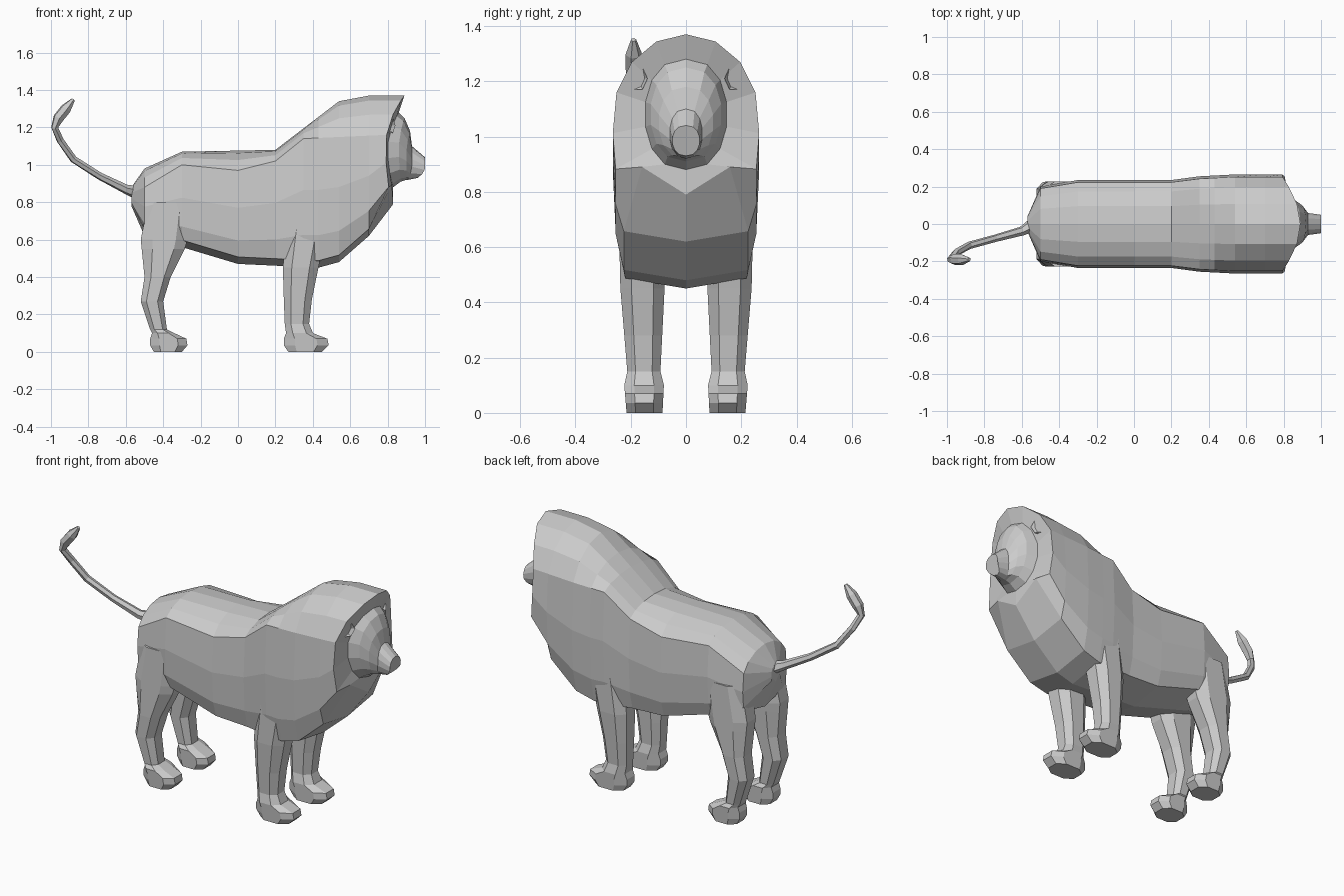
import bpy, bmesh
from math import sin, cos, pi
from mathutils import Vector

cube = bpy.data.objects.get("Cube")
if cube:
    bpy.data.objects.remove(cube, do_unlink=True)

stone = bpy.data.materials.new("plain grey")
stone.use_nodes = True
GREY = (.6, .6, .6, 1)
stone.diffuse_color = GREY
stone.node_tree.nodes["Principled BSDF"].inputs["Base Color"].default_value = GREY


def loft(name, rings, mirror=False):
    """Skin closed rings of equal length, cap both ends, optionally copy to the other side."""
    bm = bmesh.new()
    for side in ((1, -1) if mirror else (1,)):
        rows = [[bm.verts.new((x, y * side, z)) for x, y, z in ring] for ring in rings]
        for lower, upper in zip(rows, rows[1:]):
            for i in range(len(lower)):
                bm.faces.new((lower[i - 1], lower[i], upper[i], upper[i - 1]))
        bm.faces.new(rows[0])
        bm.faces.new(rows[-1])
    bmesh.ops.recalc_face_normals(bm, faces=bm.faces)
    mesh = bpy.data.meshes.new(name)
    bm.to_mesh(mesh)
    bm.free()
    mesh.materials.append(stone)
    obj = bpy.data.objects.new(name, mesh)
    bpy.context.collection.objects.link(obj)


def section(x, half, lean_top, lean_low):
    """Mirror an eight point half outline, leaning its top and bottom along the length."""
    points = []
    for i, (y, z) in enumerate(half):
        lean = lean_top if i < 4 else lean_low
        points.append((x + lean * cos(pi * i / 7) ** 2, y, z))
    return points + [(px, -y, z) for px, y, z in points[-2:0:-1]]


def along_line(line, x):
    """Height or width of a profile line at one position along the body."""
    for (xa, va), (xb, vb) in zip(line, line[1:]):
        if x <= xb:
            return va + (vb - va) * (x - xa) / (xb - xa)


# Profile lines of the body: spine, upper edge of the flank, belly and half width
spine = ((-.57, .88), (-.5, .98), (-.3, 1.07), (.2, 1.08), (.54, 1.34), (.7, 1.37), (.79, 1.37))
flank = ((-.57, .85), (-.5, .88), (-.3, 1), (0, .97), (.2, 1.02), (.35, 1.14), (.79, 1.16))
belly = ((-.57, .78), (-.5, .62), (-.3, .56), (0, .47), (.43, .45), (.54, .48), (.7, .62), (.79, .79))
width = ((-.57, .04), (-.5, .2), (-.3, .235), (.2, .235), (.35, .255), (.54, .265), (.79, .265))


def body_ring(x, tuck=.85, lean_top=0, lean_low=0):
    top, edge, low, wide = (along_line(line, x) for line in (spine, flank, belly, width))
    steepest = 1.25
    half = []
    for i in range(4):
        angle = steepest * i / 3
        fall = (1 - cos(angle)) / (1 - cos(steepest))
        half.append((wide * sin(angle), top + (edge - top) * fall))
    half += [(wide, edge + (low - edge) * .4), (wide * .96, edge + (low - edge) * .75),
             (wide * tuck, low + (1 - tuck) / 4), (0, low)]
    return section(x, half, lean_top, lean_low)


def head_ring(x, lean_top, lean_low, wide, top, low):
    angles = [pi * i / 7 for i in range(8)]
    middle, radius = (top + low) / 2, (top - low) / 2
    half = [(wide * abs(sin(a)) ** .8, middle + radius * cos(a)) for a in angles]
    return section(x, half, lean_top, lean_low)


# Head: face, brow, muzzle and nose
head = [head_ring(*ring) for ring in (
    (.8, .06, .03, .15, 1.28, .88),
    (.86, .03, .01, .13, 1.25, .91),
    (.9, .02, 0, .1, 1.18, .92),
    (.93, 0, -.02, .06, 1.1, .92),
    (1, 0, -.04, .05, 1.04, .93))]
loft("head", head)

# Body and mane: a leaning rim in front, closing on the hollow around the face
stations = sorted({x for line in (spine, flank, belly, width) for x, value in line})
rim = body_ring(stations[-1], tuck=.6, lean_top=.1, lean_low=.04)
loft("body_and_mane", [body_ring(x) for x in stations[:-1]] + [rim, head[0]])


# Legs: chamfered box sections that spread towards the top
def leg_ring(z, back, front, limit, swell=0):
    inner = .1 - z / 20 - swell
    outer = min(.2 + z / 12 + swell, limit)
    chamfer, corner = (front - back) / 4, (outer - inner) / 4
    half = [(back, outer - corner), (back + chamfer, outer),
            (front - chamfer, outer), (front, outer - corner)]
    inside = [(x, inner + outer - y) for x, y in reversed(half)]
    return [(x, y, z) for x, y in half + inside]


def legs(name, shape, heel, length, limit):
    rings = [leg_ring(z, back, front, limit) for z, back, front in shape]
    # Paw, in parts of its length
    for z, start, end in ((.1, .05, .65), (.07, 0, .97), (.035, 0, 1), (0, .1, .85)):
        rings.append(leg_ring(z, heel + length * start, heel + length * end, limit, .015))
    loft(name, rings, mirror=True)


legs("front_legs", ((.78, .27, .5), (.45, .24, .43), (.28, .245, .395), (.15, .25, .38)),
     heel=.245, length=.24, limit=.245)
legs("hind_legs", ((.8, -.48, -.25), (.6, -.52, -.27), (.55, -.515, -.285), (.4, -.5, -.36),
                   (.27, -.52, -.4), (.12, -.47, -.38)),
     heel=-.47, length=.2, limit=.228)


# Cupped ears
def hexagon(centre, across, upward):
    turns = [pi * k / 3 for k in range(6)]
    return [centre + across * cos(t) + upward * sin(t) for t in turns]


ear_rings = []
for x, size in ((.745, .025), (.78, .045), (.815, .045), (.79, .02)):
    ear_rings.append(hexagon(Vector((x, .175, 1.21)), Vector((-.6, .8, 0)) * size,
                             Vector((0, 0, size))))
loft("ears", ear_rings, mirror=True)

# Tail: a tube swept along its curve and swelling into a tuft
tail = ((-.53, .85, .04), (-.6, .87, .025), (-.74, .94, .02), (-.88, 1.03, .02), (-.95, 1.13, .02),
        (-.98, 1.2, .02), (-.96, 1.25, .03), (-.92, 1.3, .03), (-.88, 1.35, .01))
points = [Vector((x, -.19 * min(1, i / 5), z)) for i, (x, z, radius) in enumerate(tail)]
tail_rings = []
for i, point in enumerate(points):
    along = points[min(i + 1, len(points) - 1)] - points[max(i - 1, 0)]
    across = along.cross(Vector((.4, 1, 0))).normalized()
    upward = along.normalized().cross(across)
    radius = tail[i][-1]
    tail_rings.append(hexagon(point, across * radius, upward * radius))
loft("tail", tail_rings)
